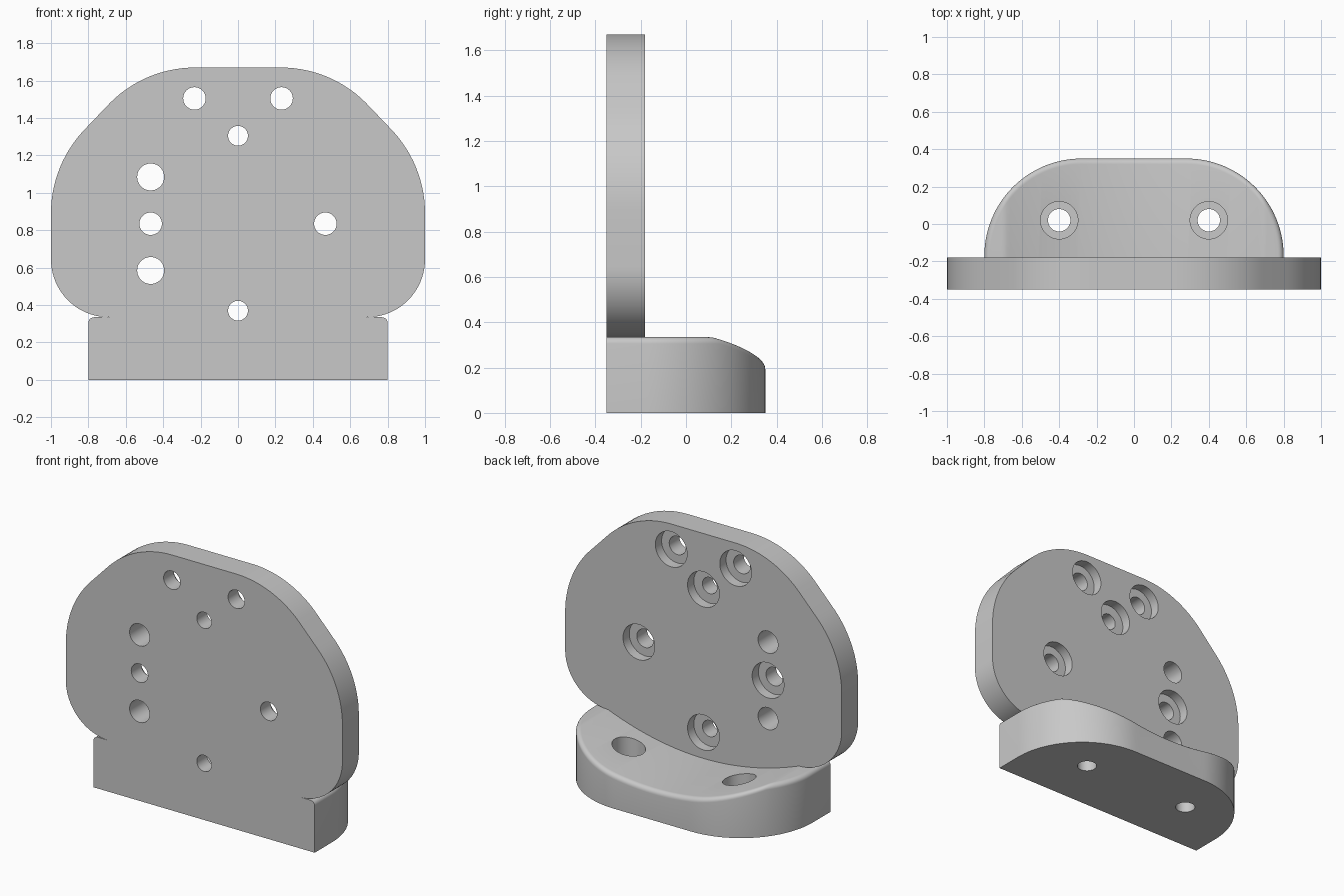
import bpy, bmesh
from math import sin, cos, pi, radians

cube = bpy.data.objects.get("Cube")
if cube:
    bpy.data.objects.remove(cube, do_unlink=True)

FRONT, PLATE_BACK, BACK = -0.35, -0.18, 0.35
FILLET = 0.03

grey = bpy.data.materials.new("plain_grey")
grey.use_nodes = True
grey.diffuse_color = (0.58, 0.58, 0.58, 1)
grey.node_tree.nodes["Principled BSDF"].inputs["Base Color"].default_value = (0.58, 0.58, 0.58, 1)


def make_object(name, bm):
    bmesh.ops.remove_doubles(bm, verts=bm.verts[:], dist=1e-5)
    bmesh.ops.recalc_face_normals(bm, faces=bm.faces[:])
    mesh = bpy.data.meshes.new(name)
    bm.to_mesh(mesh)
    bm.free()
    mesh.materials.append(grey)
    obj = bpy.data.objects.new(name, mesh)
    bpy.context.collection.objects.link(obj)
    return obj


def arc(cx, cy, r, start, end, steps):
    angles = [radians(start + (end - start) * i / steps) for i in range(steps + 1)]
    return [(cx + r * cos(a), cy + r * sin(a)) for a in angles]


def saddle(x):
    """Height of the hollowed top of the base."""
    return 0.2 + 0.135 * min(1, abs(x) / 0.69) ** 2


def add_drill(bm, place, steps, sides=48):
    """Closed stepped drill; steps are (radius, depth) pairs."""
    rings = []
    for r, d in steps:
        rings.append([bm.verts.new(place(r * cos(2 * pi * i / sides), r * sin(2 * pi * i / sides), d))
                      for i in range(sides)])
    for a, b in zip(rings, rings[1:]):
        for i in range(sides):
            j = (i + 1) % sides
            bm.faces.new((a[i], a[j], b[j], b[i]))
    bm.faces.new(rings[0])
    bm.faces.new(rings[-1])


def finish(obj, drills):
    """Cut the holes and shade the part."""
    cutter = make_object(obj.name + "_drills", drills)
    cutter.hide_render = True
    mod = obj.modifiers.new("holes", 'BOOLEAN')
    mod.operation, mod.solver, mod.object = 'DIFFERENCE', 'EXACT', cutter
    bpy.ops.object.select_all(action='DESELECT')
    bpy.context.view_layer.objects.active = obj
    obj.select_set(True)
    bpy.ops.object.modifier_apply(modifier=mod.name)
    bpy.data.objects.remove(cutter, do_unlink=True)
    bpy.ops.object.shade_smooth_by_angle(angle=radians(30))


# Upright plate: rounded outline whose foot follows the base
half = arc(0.23, 1.03, 0.64, 90, 45, 14)
half += arc(0.35, 0.89, 0.65, 45, 0, 14)
half += arc(0.69, 0.645, 0.31, 0, -90, 20)
half += [(x, saddle(x) - 0.001) for x in [0.69 * (1 - i / 30) for i in range(1, 31)]]
outline = half + [(-x, z) for x, z in reversed(half[:-1])]
bm = bmesh.new()
face = bm.faces.new([bm.verts.new((x, FRONT, z)) for x, z in outline])
moved = bmesh.ops.extrude_face_region(bm, geom=[face])["geom"]
bmesh.ops.translate(bm, vec=(0, PLATE_BACK - FRONT, 0),
                    verts=[v for v in moved if isinstance(v, bmesh.types.BMVert)])
plate = make_object("upright_plate", bm)

# Plate holes: counterbored from the back, plus two plain ones
bored = [(-0.233, 1.505, 0.06), (0.233, 1.505, 0.06), (0, 1.305, 0.053),
         (-0.467, 0.835, 0.06), (0.467, 0.835, 0.06), (0, 0.37, 0.053)]
drills = bmesh.new()
for x, z, r in bored:
    add_drill(drills, lambda u, v, d: (x + u, d, z + v),
              [(0.115, -0.1), (0.115, PLATE_BACK - 0.065), (r, PLATE_BACK - 0.065), (r, -0.45)])
for z in (0.585, 1.085):
    add_drill(drills, lambda u, v, d: (-0.467 + u, d, z + v), [(0.072, -0.1), (0.072, -0.45)])
finish(plate, drills)


# Base: D-shaped wall with a filleted rim and a hollowed top
def base_path(inset):
    r = 0.52 - inset
    right = [(0.28 + r, FRONT)] + arc(0.28, -0.17, r, 0, 90, 28)
    flat = [(0.28 - 0.56 * i / 16, BACK - inset) for i in range(1, 16)]
    return right + flat + [(-x, y) for x, y in reversed(right)]


bm = bmesh.new()
rings = [[bm.verts.new((x, y, 0)) for x, y in base_path(0)]]
for k in range(7):
    a = k / 6 * pi / 2
    rings.append([bm.verts.new((x, y, saddle(x) - FILLET * (1 - sin(a))))
                  for x, y in base_path(FILLET * (1 - cos(a)))])
for low, high in zip(rings, rings[1:]):
    for i in range(len(low) - 1):
        bm.faces.new((low[i], low[i + 1], high[i + 1], high[i]))
rim = rings[-1]
edge = [rim[0]] + [bm.verts.new((v.co.x, FRONT, v.co.z)) for v in rim[2:-2]] + [rim[-1]]
bm.faces.new((rim[0], rim[1], rim[2], edge[1]))
for i in range(2, len(rim) - 3):
    bm.faces.new((rim[i], rim[i + 1], edge[i], edge[i - 1]))
bm.faces.new((rim[-3], rim[-2], rim[-1], edge[-2]))
bm.faces.new(rings[0])
bm.faces.new([r[0] for r in rings] + edge[1:-1] + [r[-1] for r in reversed(rings)])
base = make_object("mounting_base", bm)

# Two counterbored screw holes through the base
drills = bmesh.new()
for x in (-0.4, 0.4):
    add_drill(drills, lambda u, v, d: (x + u, 0.02 + v, d),
              [(0.1, 0.5), (0.1, 0.1), (0.06, 0.1), (0.06, -0.1)])
finish(base, drills)
